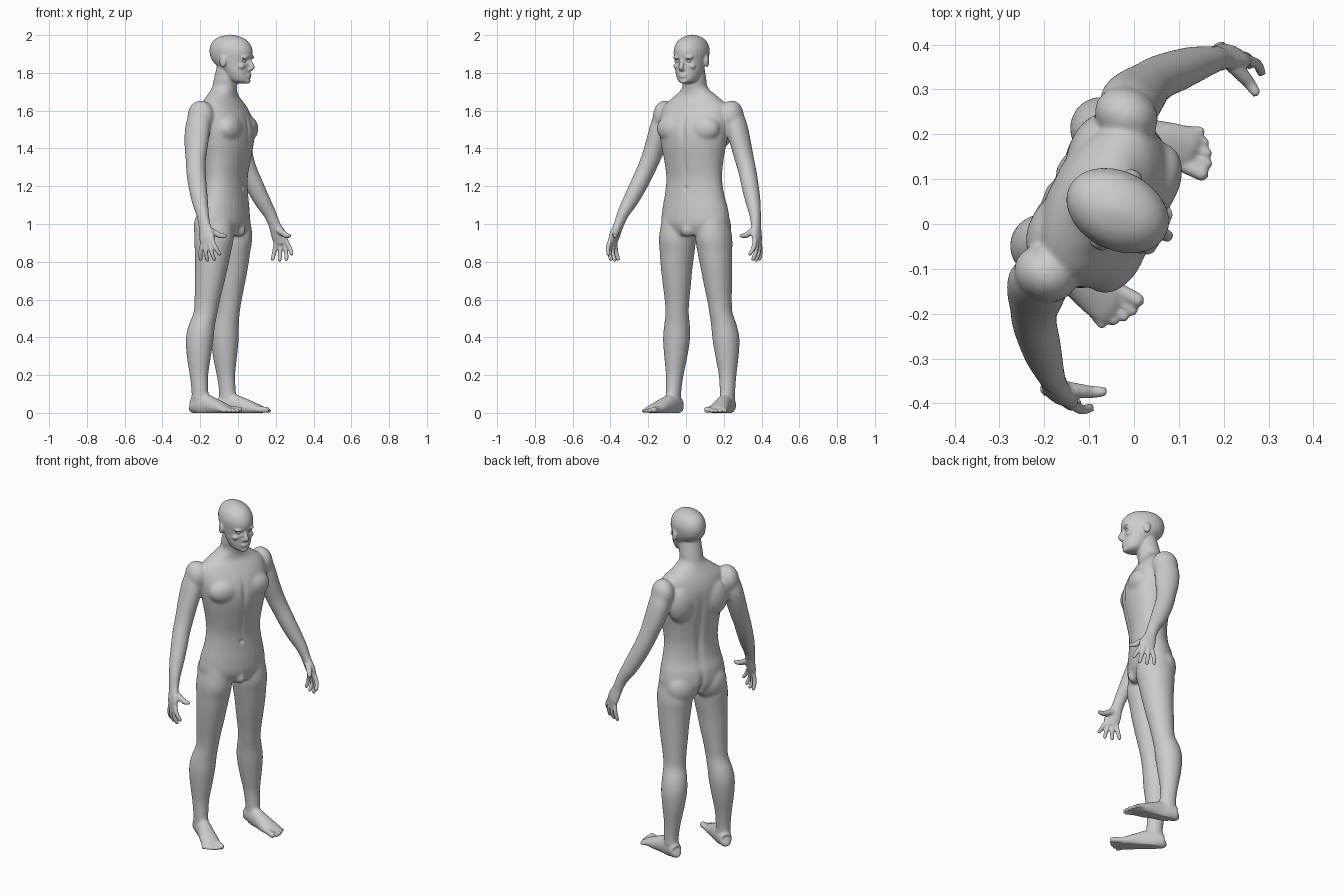
import bpy, bmesh
from math import sin, cos, pi, exp, radians
from mathutils import Vector, Matrix

bm = bmesh.new()


def spline(secs, k=4):
    """Catmull-Rom interpolation through section tuples."""
    out = []
    for i in range(len(secs) - 1):
        p = [secs[max(0, min(len(secs) - 1, i + j))] for j in (-1, 0, 1, 2)]
        for s in range(k):
            t = s / k
            out.append([0.5 * (2 * b + (c - a) * t + (2 * a - 5 * b + 4 * c - d) * t * t
                               + (3 * b - a - 3 * c + d) * t ** 3) for a, b, c, d in zip(*p)])
    return out + [list(secs[-1])]


def sweep(secs, side=1, flat=False, n=28):
    """Closed loft through elliptical sections (x, y, z, rx, ry)."""
    pts = spline(secs)
    cen = [Vector((side * p[0], p[1], p[2])) for p in pts]
    rings = []
    for i, p in enumerate(pts):
        t = cen[min(i + 1, len(cen) - 1)] - cen[max(i - 1, 0)]
        t = Vector((0, 0, 1)) if flat else t.normalized()
        a = (Vector((1, 0, 0)) - t * t.x).normalized()
        b = t.cross(a)
        rx, ry = max(p[3], 0.002), max(p[4], 0.002)
        rings.append([bm.verts.new(cen[i] + a * rx * cos(2 * pi * j / n) + b * ry * sin(2 * pi * j / n))
                      for j in range(n)])
    for r, q in zip(rings, rings[1:]):
        for j in range(n):
            bm.faces.new((r[j], r[(j + 1) % n], q[(j + 1) % n], q[j]))
    bm.faces.new(rings[0][::-1])
    bm.faces.new(rings[-1])


def ball(c, r, side=1):
    m = Matrix.Translation((side * c[0], c[1], c[2])) @ Matrix.Diagonal((*r, 1))
    bmesh.ops.create_uvsphere(bm, u_segments=24, v_segments=16, radius=1, matrix=m)


def digit(path, r0, r1, side):
    """Finger or toe with a rounded tip."""
    k = len(path) - 1
    sweep([(*p, r0 + (r1 - r0) * i / k, r0 + (r1 - r0) * i / k) for i, p in enumerate(path)], side, n=16)
    ball(path[-1], (r1, r1, r1), side)


# Torso and neck
sweep([(0, .085, .94, .13, .09), (0, .09, 1.0, .19, .12), (0, .088, 1.08, .186, .118),
       (0, .08, 1.15, .17, .105), (0, .076, 1.24, .158, .10), (0, .072, 1.33, .166, .112),
       (0, .07, 1.42, .183, .127), (0, .072, 1.50, .195, .132), (0, .082, 1.57, .195, .122),
       (0, .092, 1.63, .178, .098), (0, .096, 1.675, .125, .075), (0, .086, 1.72, .07, .066),
       (0, .074, 1.77, .064, .066), (0, .06, 1.84, .06, .062)], flat=True)

# Head
sweep([(0, -.02, 1.745, .022, .03), (0, -.005, 1.757, .045, .055), (0, .005, 1.78, .06, .068),
       (0, .012, 1.81, .07, .075), (0, .03, 1.84, .077, .095), (0, .042, 1.87, .083, .112),
       (0, .045, 1.90, .087, .12), (0, .047, 1.93, .086, .118), (0, .05, 1.962, .074, .103),
       (0, .052, 1.985, .051, .074), (0, .052, 1.998, .022, .033), (0, .052, 2.002, .004, .006)], flat=True)

# Nose, lips, chin, groin
sweep([(0, -.06, 1.875, .009, .01), (0, -.071, 1.85, .011, .012),
       (0, -.079, 1.829, .014, .013), (0, -.064, 1.816, .015, .01)], n=16)
ball((0, -.061, 1.790), (.023, .011, .006))
ball((0, -.060, 1.779), (.020, .011, .006))
ball((0, -.050, 1.757), (.022, .016, .014))
ball((0, -.002, .968), (.030, .035, .038))

for s in (1, -1):
    # Face and trunk masses: brow, cheek, ear, chest, shoulder blade, buttock, shoulder
    for c, r in [((.030, -.056, 1.882), (.030, .016, .009)), ((.043, -.035, 1.835), (.022, .022, .016)),
                 ((.089, .050, 1.862), (.009, .020, .032)), ((.085, .008, 1.505), (.098, .064, .075)),
                 ((.100, .155, 1.50), (.085, .055, .11)), ((.088, .135, .985), (.095, .075, .10)),
                 ((.198, .125, 1.572), (.062, .073, .082))]:
        ball(c, r, s)
    # Arm
    sweep([(.200, .125, 1.61, .045, .05), (.222, .13, 1.52, .056, .068), (.25, .125, 1.43, .053, .066),
           (.280, .113, 1.34, .050, .055), (.307, .098, 1.27, .047, .052), (.333, .075, 1.20, .045, .05),
           (.365, .045, 1.12, .040, .044), (.390, .018, 1.06, .032, .036), (.405, 0, 1.01, .026, .032)], s)
    # Palm
    sweep([(.400, .007, 1.03, .026, .032), (.408, -.004, .995, .024, .033), (.416, -.014, .965, .022, .039),
           (.425, -.026, .93, .020, .045), (.430, -.033, .895, .014, .040)], s)
    # Fingers and thumb
    for path in [[(.430, -.058, .915), (.432, -.083, .872), (.42, -.099, .842)],
                 [(.432, -.043, .905), (.435, -.059, .852), (.422, -.068, .814)],
                 [(.432, -.022, .90), (.434, -.025, .848), (.42, -.027, .810)],
                 [(.428, -.004, .905), (.430, .008, .855), (.42, .013, .815)]]:
        digit(path, .0125, .0105, s)
    digit([(.412, -.015, .975), (.397, -.06, .952), (.386, -.087, .938), (.375, -.107, .938)], .019, .0115, s)
    # Leg
    sweep([(.105, .09, 1.03, .080, .095), (.108, .092, .93, .095, .107), (.112, .097, .85, .091, .097),
           (.118, .103, .77, .083, .088), (.122, .113, .68, .074, .078), (.126, .123, .60, .065, .069),
           (.130, .132, .53, .061, .064), (.140, .15, .46, .068, .071), (.147, .158, .39, .071, .074),
           (.152, .16, .30, .061, .065), (.157, .157, .20, .046, .050), (.16, .15, .12, .040, .046),
           (.160, .148, .06, .038, .048)], s, flat=True)
    # Foot
    sweep([(.152, .207, .035, .015, .02), (.153, .195, .033, .033, .036), (.157, .16, .045, .039, .055),
           (.162, .11, .042, .041, .056), (.172, .06, .034, .045, .045), (.182, .01, .024, .051, .034),
           (.190, -.03, .018, .051, .022), (.192, -.048, .014, .044, .014)], s)
    # Toes
    for bx, by, tx, ty, r in [(.156, -.02, .158, -.083, .0165), (.178, -.02, .184, -.085, .0115),
                              (.195, -.02, .205, -.074, .011), (.212, -.01, .224, -.058, .0105),
                              (.226, 0, .242, -.038, .010)]:
        digit([(bx, by, .018), (tx, ty, r)], r, r, s)

# Fuse all parts into one skin
bmesh.ops.recalc_face_normals(bm, faces=bm.faces)
mesh = bpy.data.meshes.new("raw_body")
bm.to_mesh(mesh)
bm.free()
body = bpy.data.objects.new("body", mesh)
bpy.context.collection.objects.link(body)
mod = body.modifiers.new("fuse", "REMESH")
mod.mode = "VOXEL"
mod.voxel_size = 0.0052
dg = bpy.context.evaluated_depsgraph_get()
skin = bpy.data.meshes.new_from_object(body.evaluated_get(dg))
body.modifiers.clear()
body.data = skin

# Soften: large masses strongly, hands, feet and face lightly
bm = bmesh.new()
bm.from_mesh(skin)
soft = [v for v in bm.verts
        if .09 < v.co.z < 1.73 and not (abs(v.co.x) > .34 and v.co.z < 1.02)]
for verts, steps in ((bm.verts[:], 2), (soft, 16)):
    for _ in range(steps):
        bmesh.ops.smooth_vert(bm, verts=verts, factor=0.5, use_axis_x=True, use_axis_y=True, use_axis_z=True)

# Sculpted hollows: eye sockets, spine, buttock cleft, breastbone, belly line, navel
dents = [((.031, -.062, 1.863), (.016, .03, .010), .011), ((-.031, -.062, 1.863), (.016, .03, .010), .011),
         ((0, .19, 1.32), (.020, .06, .18), -.012), ((0, .20, .98), (.014, .06, .06), -.025),
         ((0, -.06, 1.50), (.015, .05, .07), .007), ((0, -.035, 1.32), (.012, .04, .10), .004),
         ((0, -.025, 1.19), (.010, .04, .012), .007)]
for v in bm.verts:
    for c, r, push in dents:
        d = sum(((v.co[i] - c[i]) / r[i]) ** 2 for i in range(3))
        if d < 8:
            v.co.y += push * exp(-d)
    v.co.z = max(v.co.z, 0)
bm.to_mesh(skin)
bm.free()

# Eyes
objs = [body]
for s, name in ((1, "left_eye"), (-1, "right_eye")):
    bm = bmesh.new()
    bmesh.ops.create_uvsphere(bm, u_segments=24, v_segments=16, radius=.013,
                              matrix=Matrix.Translation((s * .031, -.043, 1.863)))
    me = bpy.data.meshes.new(name)
    bm.to_mesh(me)
    bm.free()
    ob = bpy.data.objects.new(name, me)
    bpy.context.collection.objects.link(ob)
    objs.append(ob)

# Turn the whole figure to its standing direction
turn = Matrix.Translation((.0045, .009, 0)) @ Matrix.Rotation(radians(63), 4, "Z")
for ob in objs:
    ob.data.transform(turn)
    for p in ob.data.polygons:
        p.use_smooth = True
